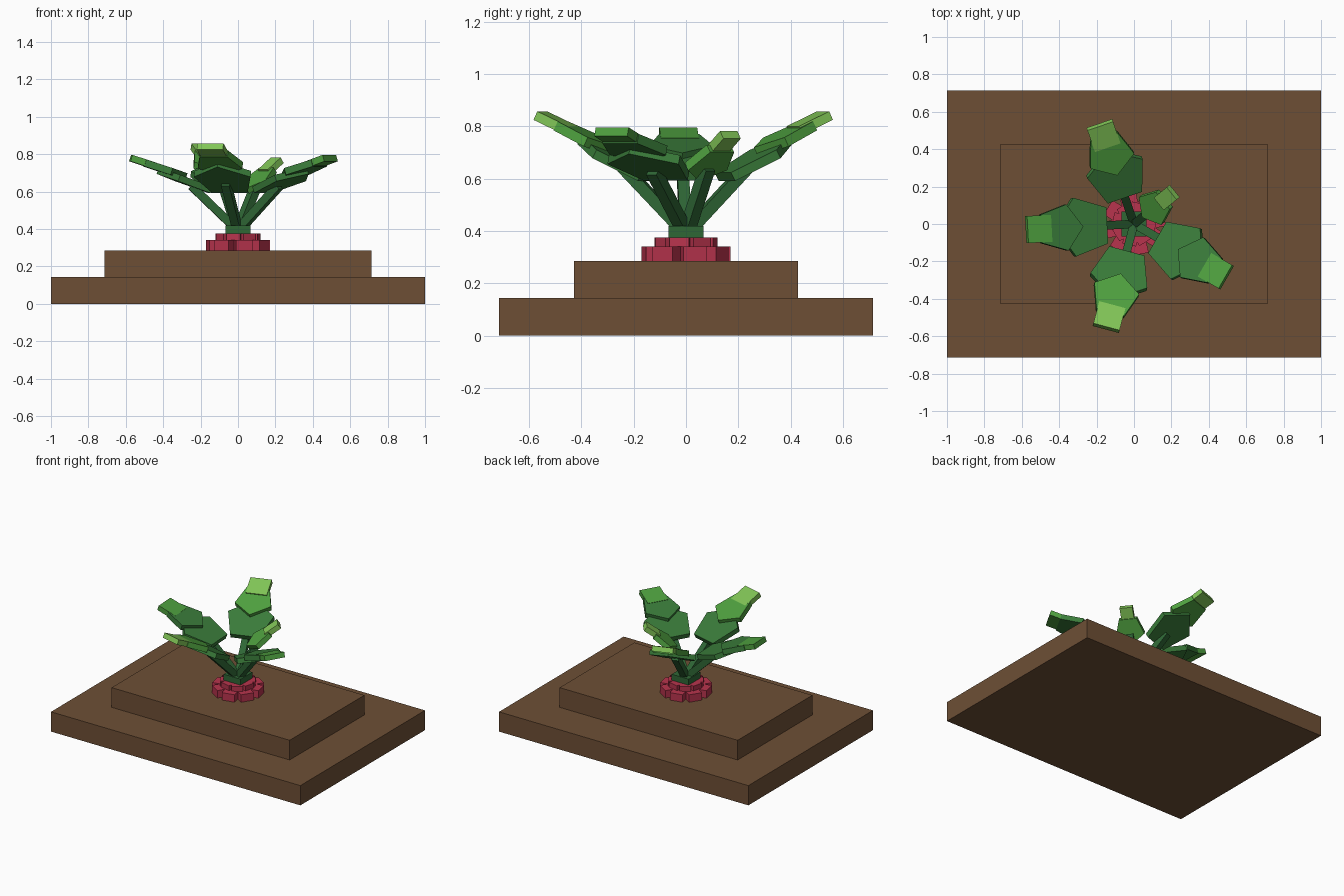
import bpy, bmesh, math
from math import radians, cos, sin, pi
from mathutils import Matrix, Vector

cube = bpy.data.objects.get("Cube")
if cube:
    bpy.data.objects.remove(cube, do_unlink=True)


def material(name, rgb):
    m = bpy.data.materials.new(name)
    m.use_nodes = True
    m.diffuse_color = (*rgb, 1)
    m.node_tree.nodes["Principled BSDF"].inputs["Base Color"].default_value = (*rgb, 1)
    return m


SOIL = material("soil_brown", (0.155, 0.078, 0.036))
RED = material("root_red", (0.48, 0.034, 0.075))
DARK = material("dark_green", (0.028, 0.135, 0.036))
MID = material("mid_green", (0.042, 0.2, 0.042))
BRIGHT = material("bright_green", (0.078, 0.355, 0.05))
LIME = material("lime_green", (0.22, 0.56, 0.095))


def add(name, bm, mat, matrix=Matrix()):
    bmesh.ops.recalc_face_normals(bm, faces=bm.faces)
    mesh = bpy.data.meshes.new(name)
    bm.to_mesh(mesh)
    bm.free()
    mesh.materials.append(mat)
    ob = bpy.data.objects.new(name, mesh)
    ob.matrix_world = matrix
    bpy.context.collection.objects.link(ob)
    return ob


def box(name, size, mat, matrix):
    bm = bmesh.new()
    bmesh.ops.create_cube(bm, size=1)
    bmesh.ops.scale(bm, vec=size, verts=bm.verts)
    return add(name, bm, mat, matrix)


def prism(name, sides, radius, thick, mat, matrix, phase=0):
    # Flat polygon plate, extruded through its thickness
    bm = bmesh.new()
    ring = [bm.verts.new((radius * cos(phase + 2 * pi * i / sides),
                          radius * sin(phase + 2 * pi * i / sides), -thick / 2))
            for i in range(sides)]
    face = bm.faces.new(ring)
    top = bmesh.ops.extrude_face_region(bm, geom=[face])["geom"]
    bmesh.ops.translate(bm, vec=(0, 0, thick),
                        verts=[v for v in top if isinstance(v, bmesh.types.BMVert)])
    return add(name, bm, mat, matrix)


def radial(azimuth, r, z, tilt=0):
    # Frame whose local x points outward and rises by tilt
    return (Matrix.Rotation(radians(azimuth), 4, 'Z') @ Matrix.Translation((r, 0, z))
            @ Matrix.Rotation(radians(-tilt), 4, 'Y'))


def stem(name, azimuth, r, z):
    start = Vector((0, 0, 0.39))
    end = radial(azimuth, r, z).translation
    d = end - start
    frame = (Matrix.Translation((start + end) / 2)
             @ Matrix.Rotation(radians(azimuth), 4, 'Z')
             @ Matrix.Rotation(math.atan2(r, z - start.z), 4, 'Y'))
    box(name, (0.045, 0.045, d.length), DARK, frame)


# Stepped soil base
box("soil_lower", (2, 1.428, 0.143), SOIL, Matrix.Translation((0, 0, 0.0715)))
box("soil_upper", (1.428, 0.856, 0.143), SOIL, Matrix.Translation((0, 0, 0.2145)))

# Red root crown: two tiers of radial blocks
for tier, (r, length, width, z, h) in enumerate(
        [(0.11, 0.11, 0.09, 0.313, 0.054), (0.075, 0.08, 0.075, 0.355, 0.04)]):
    for i in range(8):
        box(f"root_block_{tier}_{i}", (length, width, h), RED,
            radial(i * 45 + 12 + tier * 20, r, z))
    prism(f"root_core_{tier}", 8, r, h, RED, Matrix.Translation((0, 0, z)))

# Green collar where the stems meet
box("stem_collar", (0.135, 0.135, 0.05), DARK, Matrix.Translation((0, 0, 0.393)))

# Large leaves: two overlapping pentagon blades and a square tip
high = dict(tilt=(28, 25, 25), z=(0.67, 0.757, 0.812), mats=(MID, BRIGHT, LIME))
low = dict(tilt=(20, 18, 18), z=(0.655, 0.72, 0.758), mats=(MID, MID, BRIGHT))
for name, azimuth, reach, spec in [("front", 255, 0.515, high), ("back", 109, 0.5, high),
                                   ("right", 183, 0.51, low), ("left", -30, 0.505, low)]:
    t, z, m = spec["tilt"], spec["z"], spec["mats"]
    stem(f"{name}_leaf_stem", azimuth, 0.25, z[0] - 0.025)
    prism(f"{name}_leaf_base", 5, 0.165, 0.036, m[0], radial(azimuth, 0.275, z[0], t[0]))
    prism(f"{name}_leaf_blade", 5, 0.13, 0.038, m[1], radial(azimuth, 0.4, z[1], t[1]), pi)
    box(f"{name}_leaf_tip", (0.135, 0.145, 0.036), m[2], radial(azimuth, reach, z[2], t[2]))

# Small young leaf
stem("young_leaf_stem", 39, 0.13, 0.64)
prism("young_leaf_blade", 5, 0.1, 0.036, BRIGHT, radial(39, 0.145, 0.665, 38), pi)
box("young_leaf_tip", (0.11, 0.085, 0.036), LIME, radial(39, 0.225, 0.735, 36))
